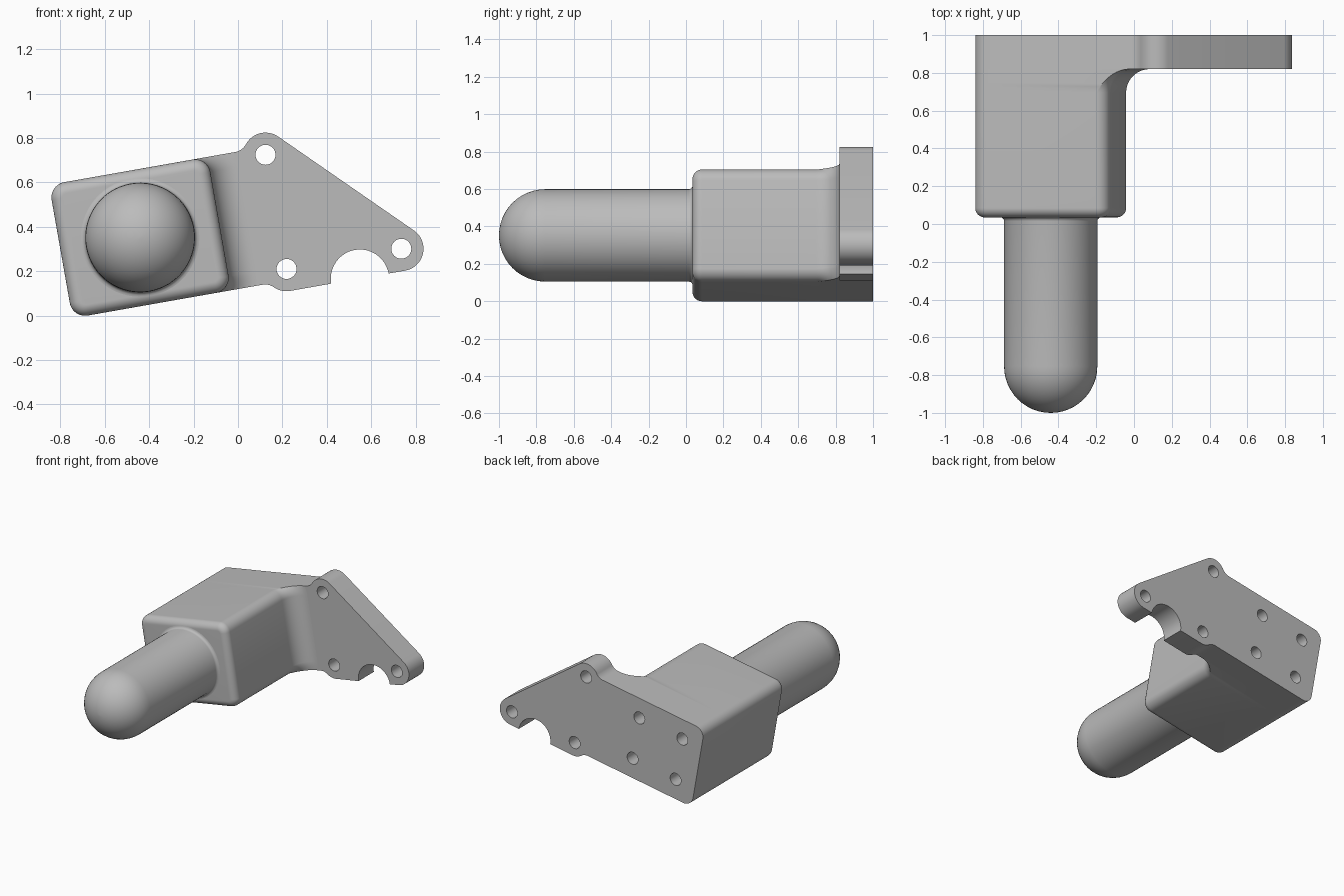
import bpy, bmesh
from math import sin, cos, asin, sqrt, radians, pi

cube = bpy.data.objects.get("Cube")
if cube:
    bpy.data.objects.remove(cube, do_unlink=True)

TILT = radians(-10)
CENTRE = (-0.441, 0.352)      # x and z of the block and peg axis
HALF_W, HALF_H, CORNER = 0.363, 0.305, 0.07
PLATE_FRONT, BACK, FILLET = 0.82, 1.0, 0.125

grey = bpy.data.materials.new("light grey")
grey.use_nodes = True
grey.diffuse_color = (0.5, 0.5, 0.5, 1)
grey.node_tree.nodes["Principled BSDF"].inputs["Base Color"].default_value = (0.5, 0.5, 0.5, 1)


def arc(cx, cy, r, start, end, n=12):
    """Points on an arc, angles in degrees."""
    angles = [radians(start + (end - start) * i / n) for i in range(n + 1)]
    return [(cx + r * cos(a), cy + r * sin(a)) for a in angles]


def finish(obj):
    obj.data.materials.clear()
    obj.data.materials.append(grey)
    bpy.ops.object.select_all(action='DESELECT')
    obj.select_set(True)
    bpy.context.view_layer.objects.active = obj
    bpy.ops.object.shade_smooth_by_angle(angle=radians(30))


def loft(name, rings):
    """Skin equal-length rings of (x, y, z) and cap both ends."""
    bm = bmesh.new()
    loops = [[bm.verts.new(p) for p in ring] for ring in rings]
    for a, b in zip(loops, loops[1:]):
        for i in range(len(a)):
            j = (i + 1) % len(a)
            bm.faces.new((a[i], a[j], b[j], b[i]))
    bm.faces.new(loops[0])
    bm.faces.new(loops[-1])
    bmesh.ops.recalc_face_normals(bm, faces=bm.faces)
    mesh = bpy.data.meshes.new(name)
    bm.to_mesh(mesh)
    bm.free()
    obj = bpy.data.objects.new(name, mesh)
    bpy.context.collection.objects.link(obj)
    obj.location = (CENTRE[0], 0, CENTRE[1])
    obj.rotation_euler = (0, TILT, 0)
    finish(obj)
    return obj


# Block: rounded section, rounded front rim, flared into the plate on its +x side
def block_ring(y, inset=0, flare=0):
    cx, cz, r = HALF_W - CORNER, HALF_H - CORNER, CORNER - inset
    sweep = asin(r / (r + flare)) * 180 / pi
    pts = (arc(cx, cz, r + flare, 0, sweep) + arc(-cx, cz, r, 90, 180)
           + arc(-cx, -cz, r, 180, 270) + arc(cx, -cz, r + flare, -sweep, 0)[:-1])
    return [(x, y, z) for x, z in pts]


RIM, FRONT, STEPS = 0.05, 0.035, 12
quarter = [radians(90 * i / STEPS) for i in range(STEPS + 1)]
rings = [block_ring(FRONT + RIM * (1 - sin(t)), inset=RIM * (1 - cos(t))) for t in reversed(quarter)]
rings += [block_ring(PLATE_FRONT - FILLET * (1 - sin(t)), flare=FILLET * (1 - cos(t))) for t in quarter]
loft("block", rings)

# Peg: round-nosed cylinder with a small fillet at its root
R, ROOT = 0.247, 0.02
profile = [(R * max(sin(t), 0.01), R - 1 - R * cos(t)) for t in quarter]
profile += [(R + ROOT * (1 - cos(t)), FRONT - ROOT * (1 - sin(t))) for t in quarter[::3]]
loft("peg", [[(x, y, z) for x, z in arc(0, 0, r, 0, 360, 64)[:-1]] for r, y in profile])

# Plate: outline with three lobes, a round notch and screw holes
LOBE, BLEND = 0.1, 0.07
top, low, tip = (0.621, 0.269), (0.625, -0.254), (1.15, -0.254)
BASE = low[1] - LOBE


def blend(lobe):
    """Concave arc from the block edge into a lobe, mirrored for the lower one."""
    side = 1 if lobe[1] > 0 else -1
    rise = HALF_H + BLEND - abs(lobe[1])
    run = sqrt((LOBE + BLEND) ** 2 - rise ** 2)
    touch = asin(rise / (LOBE + BLEND)) * 180 / pi
    pts = arc(lobe[0] - run, HALF_H + BLEND, BLEND, -90, -touch)
    return [(x, side * z) for x, z in pts], 180 - touch


top_blend, top_start = blend(top)
low_blend, low_start = blend(low)
slope = asin((top[1] - tip[1]) / sqrt((tip[0] - top[0]) ** 2 + (top[1] - tip[1]) ** 2))
normal = 90 - slope * 180 / pi
cx, cz = HALF_W - CORNER, HALF_H - CORNER
outline = arc(-cx, -cz, CORNER, 270, 180) + arc(-cx, cz, CORNER, 180, 90)
outline += top_blend + arc(*top, LOBE, top_start, normal)[1:]
outline += arc(*tip, LOBE, normal, -90, 20)
outline += arc(0.943, BASE, 0.131, 0, 180, 28)
outline += arc(*low, LOBE, -90, -low_start)
outline += low_blend[::-1][1:]

holes = [top, low, tip] + [(-0.024 + 0.18 * i, 0.16 * j) for i in (-1, 1) for j in (-1, 1)]
curve = bpy.data.curves.new("mounting_plate", 'CURVE')
curve.dimensions = '2D'
curve.fill_mode = 'BOTH'
curve.extrude = (BACK - PLATE_FRONT) / 2
for pts in [outline] + [arc(*h, 0.045, 0, 360, 32)[:-1] for h in holes]:
    spline = curve.splines.new('POLY')
    spline.points.add(len(pts) - 1)
    for point, (x, z) in zip(spline.points, pts):
        point.co = (x, z, 0, 1)
    spline.use_cyclic_u = True
plate = bpy.data.objects.new("mounting_plate", curve)
bpy.context.collection.objects.link(plate)
plate.location = (CENTRE[0], (PLATE_FRONT + BACK) / 2, CENTRE[1])
plate.rotation_euler = (radians(90), TILT, 0)
bpy.ops.object.select_all(action='DESELECT')
plate.select_set(True)
bpy.context.view_layer.objects.active = plate
bpy.ops.object.convert(target='MESH')
finish(bpy.context.view_layer.objects.active)
